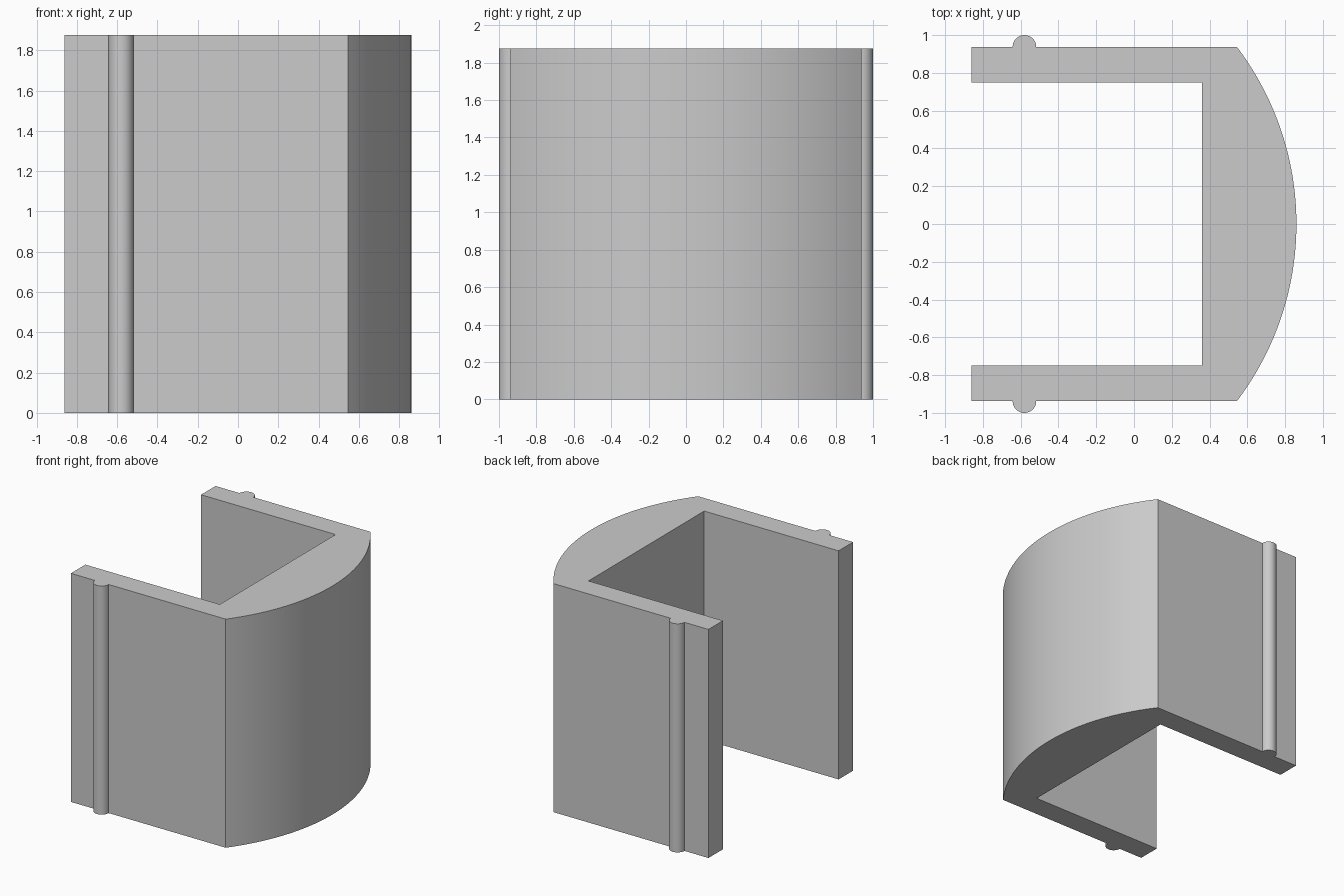
import bpy, bmesh, math

if "Cube" in bpy.data.objects:
    bpy.data.objects.remove(bpy.data.objects["Cube"])

HEIGHT = 1.875
BACK_X, INNER_X, EDGE_X, FRONT_X = -0.86, 0.36, 0.545, 0.86
OUTER_Y, INNER_Y = 0.9375, 0.75
RIB_X, RIB_R = -0.58, 0.0625


def arc(cx, cy, r, a0, a1, n):
    """Points along an arc, both ends included."""
    return [(cx + r * math.cos(a0 + (a1 - a0) * i / n),
             cy + r * math.sin(a0 + (a1 - a0) * i / n)) for i in range(n + 1)]


# Bowed face: circle through both outer corners and the front-most point
sagitta = FRONT_X - EDGE_X
radius = (OUTER_Y ** 2 + sagitta ** 2) / (2 * sagitta)
half = math.asin(OUTER_Y / radius)

# Channel outline, counter-clockwise, with a round rib on each arm
outline = [(BACK_X, -OUTER_Y)]
outline += arc(RIB_X, -OUTER_Y, RIB_R, math.pi, 2 * math.pi, 24)
outline += arc(FRONT_X - radius, 0, radius, -half, half, 48)
outline += arc(RIB_X, OUTER_Y, RIB_R, 0, math.pi, 24)
outline += [(BACK_X, OUTER_Y), (BACK_X, INNER_Y), (INNER_X, INNER_Y),
            (INNER_X, -INNER_Y), (BACK_X, -INNER_Y)]

# Extrude the outline upwards
bm = bmesh.new()
base = bm.faces.new([bm.verts.new((x, y, 0)) for x, y in outline])
top = bmesh.ops.extrude_face_region(bm, geom=[base], use_keep_orig=True)["geom"]
bmesh.ops.translate(bm, vec=(0, 0, HEIGHT),
                    verts=[v for v in top if isinstance(v, bmesh.types.BMVert)])
bmesh.ops.recalc_face_normals(bm, faces=bm.faces)
mesh = bpy.data.meshes.new("ribbed_channel")
bm.to_mesh(mesh)
bm.free()

grey = bpy.data.materials.new("light_grey")
grey.diffuse_color = (0.6, 0.6, 0.6, 1)
grey.use_nodes = True
grey.node_tree.nodes["Principled BSDF"].inputs["Base Color"].default_value = grey.diffuse_color
mesh.materials.append(grey)

channel = bpy.data.objects.new("ribbed_channel", mesh)
bpy.context.collection.objects.link(channel)
bpy.context.view_layer.objects.active = channel
channel.select_set(True)
bpy.ops.object.shade_smooth_by_angle(angle=math.radians(30))
